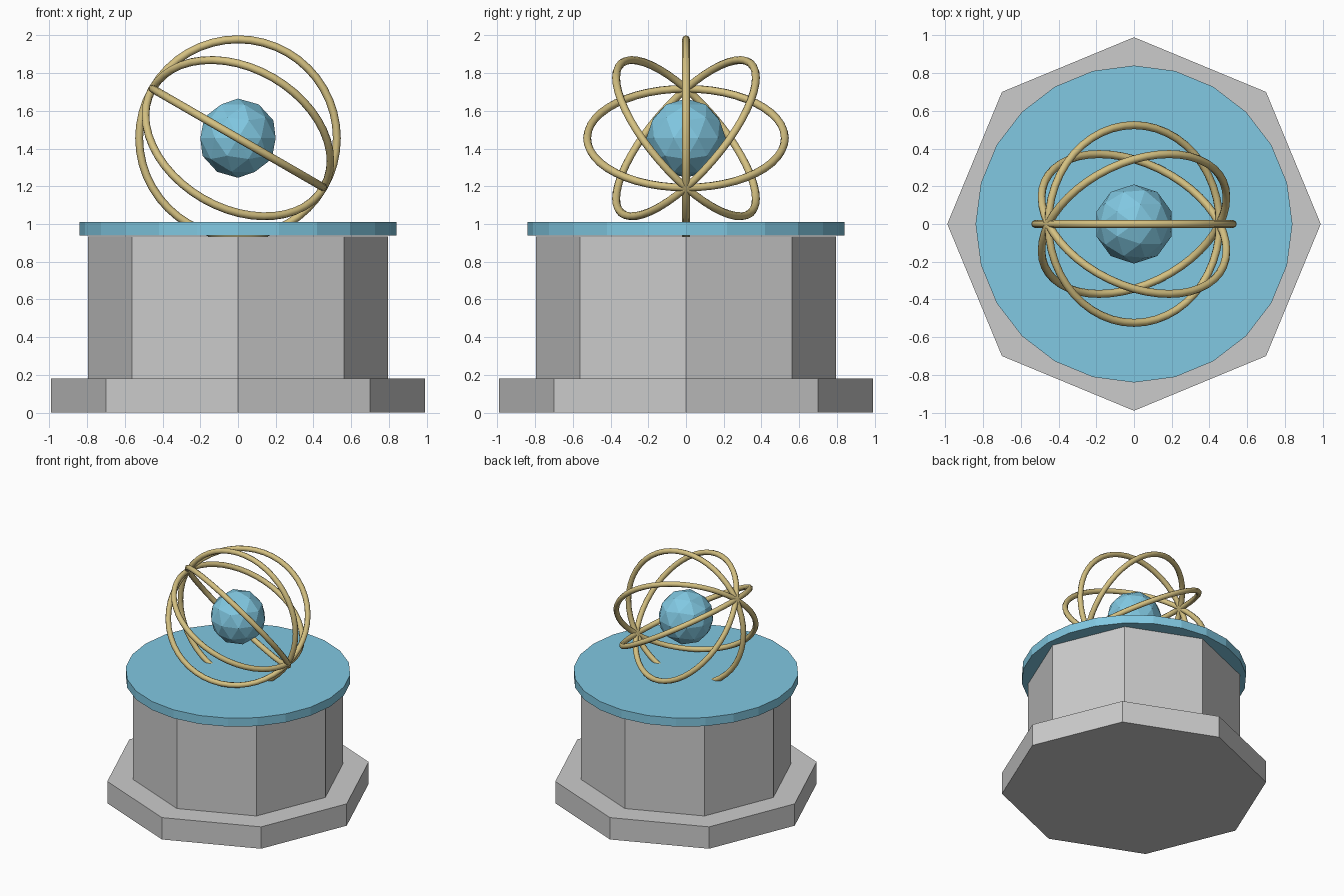
import bpy
from math import radians
from mathutils import Matrix

if "Cube" in bpy.data.objects:
    bpy.data.objects.remove(bpy.data.objects["Cube"])

CENTRE_Z = 1.455


def material(name, colour):
    m = bpy.data.materials.new(name)
    m.diffuse_color = (*colour, 1)
    m.use_nodes = True
    m.node_tree.nodes["Principled BSDF"].inputs["Base Color"].default_value = m.diffuse_color
    return m


blue = material("blue", (0.22, 0.58, 0.76))
gold = material("gold", (0.66, 0.53, 0.22))


def finish(name, mat=None):
    ob = bpy.context.object
    ob.name = name
    if mat:
        ob.data.materials.append(mat)
    return ob


def prism(name, sides, radius, z0, z1, mat=None):
    bpy.ops.mesh.primitive_cylinder_add(
        vertices=sides, radius=radius, depth=z1 - z0, location=(0, 0, (z0 + z1) / 2))
    return finish(name, mat)


# Octagonal pedestal and round top plate
prism("plinth", 8, 0.99, 0, 0.18)
prism("column", 8, 0.795, 0.18, 0.935)
prism("top_plate", 24, 0.84, 0.94, 1.01, blue)

# Faceted globe
bpy.ops.mesh.primitive_ico_sphere_add(subdivisions=2, radius=0.21, location=(0, 0, CENTRE_Z))
finish("globe", blue)

# Four rings sharing one tilted axis
for i in range(4):
    bpy.ops.mesh.primitive_torus_add(
        major_radius=0.524, minor_radius=0.021, major_segments=48, minor_segments=8)
    ring = finish(f"ring_{i + 1}", gold)
    ring.matrix_world = (Matrix.Translation((0, 0, CENTRE_Z))
                         @ Matrix.Rotation(radians(30), 4, 'Y')
                         @ Matrix.Rotation(radians(45 * i), 4, 'X'))
    bpy.ops.object.shade_smooth()
